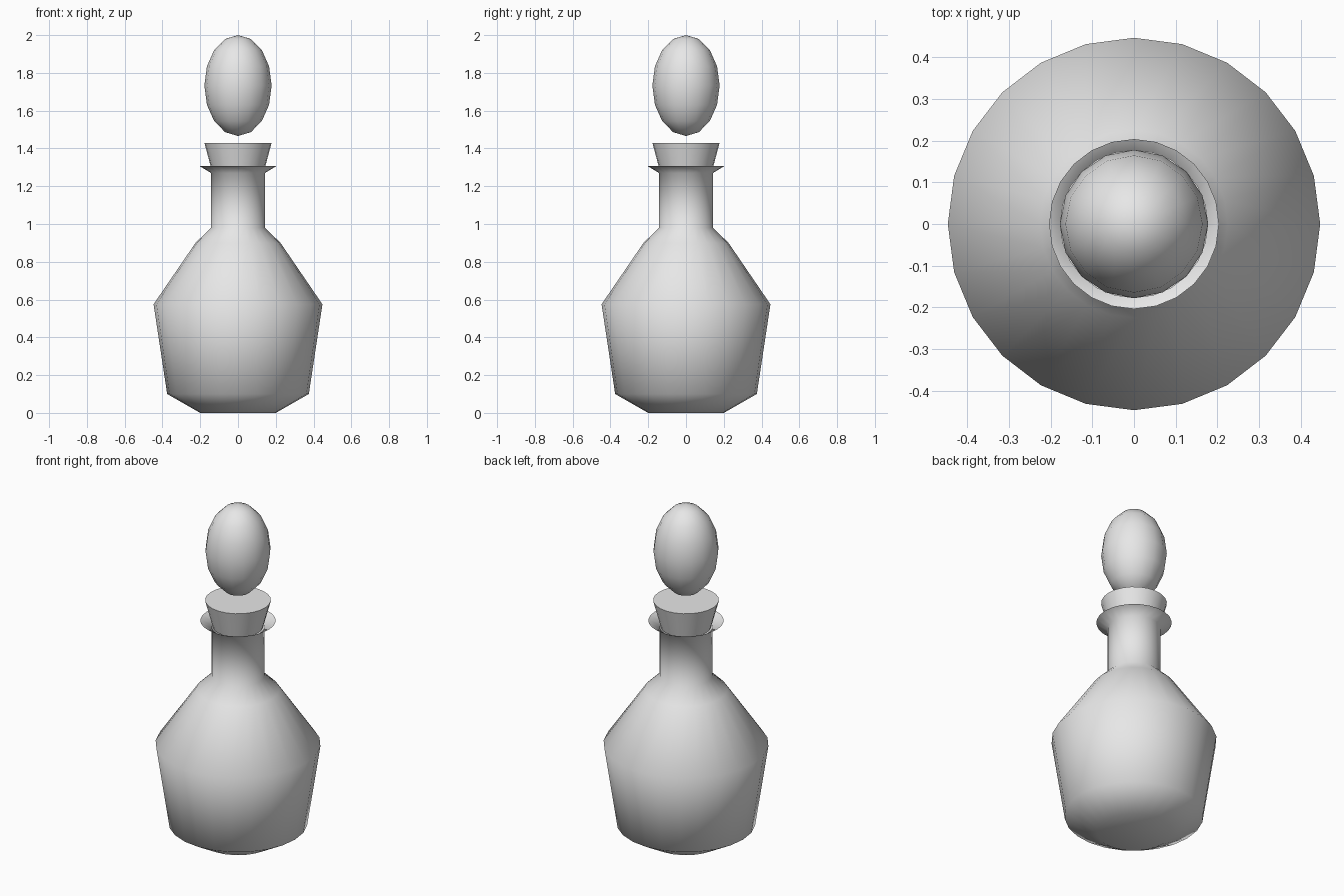
import bpy, bmesh, math

if "Cube" in bpy.data.objects:
    bpy.data.objects.remove(bpy.data.objects["Cube"])

glass = bpy.data.materials.new("grey_glass")
glass.diffuse_color = (0.8, 0.8, 0.8, 1)
glass.use_nodes = True
glass.node_tree.nodes["Principled BSDF"].inputs["Base Color"].default_value = glass.diffuse_color


def lathe(name, profile, sides, cap_top=False, cap_bottom=False, angle=60):
    """Revolve a list of (radius, z) points about the z axis."""
    bm = bmesh.new()
    rings = [[bm.verts.new((r * math.cos(2 * math.pi * i / sides),
                            r * math.sin(2 * math.pi * i / sides), z))
              for i in range(sides)] for r, z in profile]
    for a, b in zip(rings, rings[1:]):
        for i in range(sides):
            j = (i + 1) % sides
            bm.faces.new((a[i], a[j], b[j], b[i])).smooth = True
    if cap_top:
        bm.faces.new(rings[-1])
    if cap_bottom:
        bm.faces.new(rings[0][::-1])
    me = bpy.data.meshes.new(name)
    bm.to_mesh(me)
    bm.free()
    ob = bpy.data.objects.new(name, me)
    bpy.context.collection.objects.link(ob)
    me.materials.append(glass)
    me.set_sharp_from_angle(angle=math.radians(angle))
    return ob


# Bottle body: base, shoulders, neck and flared lip
lathe("bottle", [(0.2, 0), (0.375, 0.1), (0.447, 0.575), (0.225, 0.9),
                 (0.143, 0.98), (0.143, 1.27), (0.204, 1.307)], 24, cap_bottom=True)

# Tapered stopper plug
lathe("stopper_plug", [(0.135, 1.27), (0.178, 1.43)], 24, True, True, 30)

# Egg-shaped stopper knob
bpy.ops.mesh.primitive_uv_sphere_add(segments=16, ring_count=8, radius=1,
                                     location=(0, 0, 1.733))
knob = bpy.context.object
knob.name = "stopper_knob"
knob.scale = (0.178, 0.178, 0.267)
bpy.ops.object.transform_apply(location=False, rotation=False, scale=True)
bpy.ops.object.shade_smooth()
knob.data.materials.append(glass)
